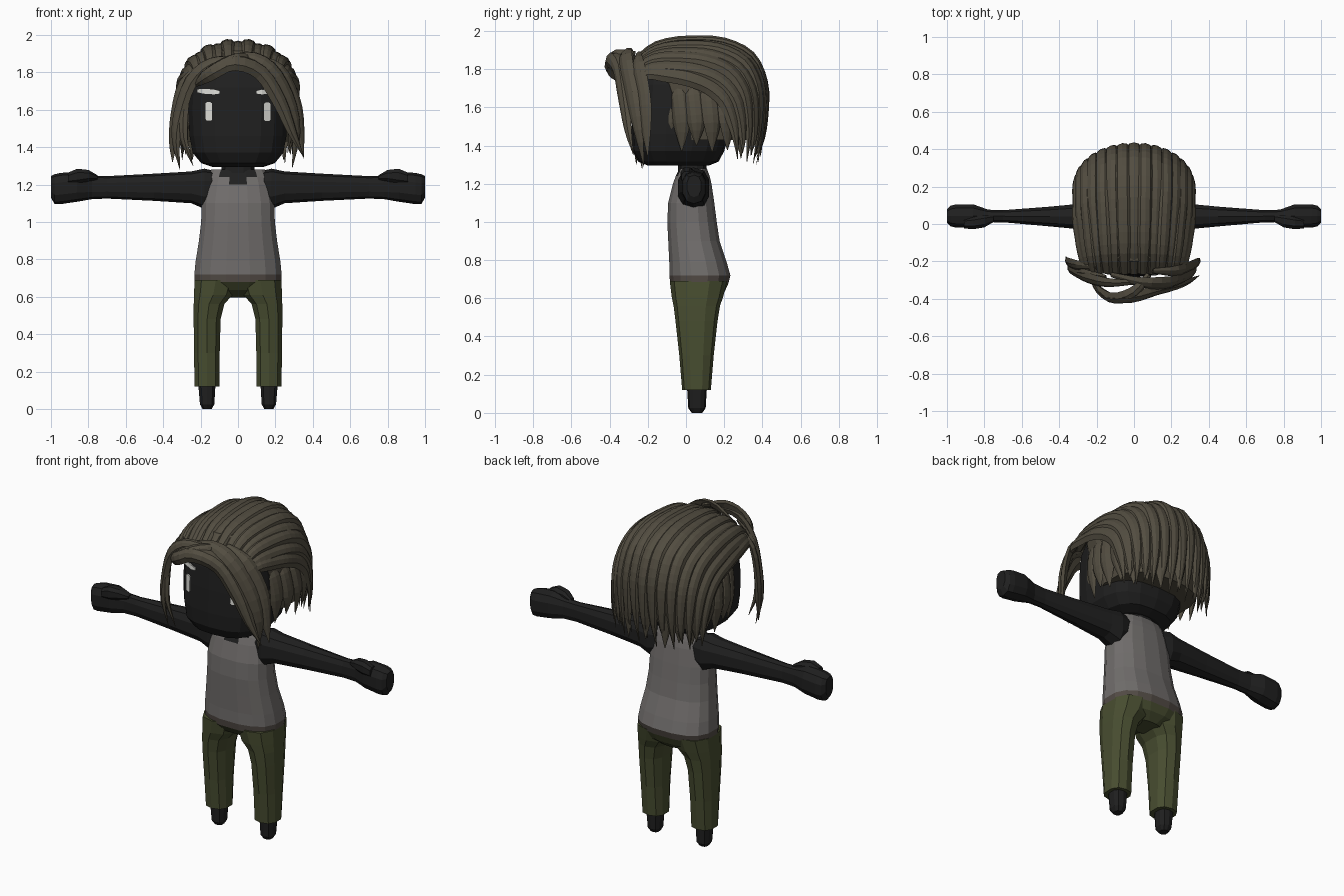
import bpy, bmesh, math
from mathutils import Vector
from mathutils.bvhtree import BVHTree

if "Cube" in bpy.data.objects:
    bpy.data.objects.remove(bpy.data.objects["Cube"])


def material(name, r, g, b):
    m = bpy.data.materials.new(name)
    m.diffuse_color = (r, g, b, 1)
    m.use_nodes = True
    m.node_tree.nodes["Principled BSDF"].inputs["Base Color"].default_value = m.diffuse_color
    return m


SKIN = material("dark skin", 0.014, 0.014, 0.014)
SHIRT = material("grey shirt", 0.165, 0.155, 0.15)
BELT = material("brown waistband", 0.085, 0.07, 0.06)
PANTS = material("olive trousers", 0.065, 0.075, 0.03)
HAIR = material("brown hair", 0.085, 0.074, 0.052)
WHITE = material("eye white", 0.72, 0.72, 0.68)


def oval(h, a0, a1, b0, b1, n=12, e=2.5, axis="z"):
    """Superellipse ring at height h, between the given limits on the two other axes."""
    pts = []
    for i in range(n):
        t = math.tau * (i + 0.5) / n
        c, s = math.cos(t), math.sin(t)
        a = (a0 + a1) / 2 + (a1 - a0) / 2 * math.copysign(abs(c) ** (2 / e), c)
        b = (b0 + b1) / 2 + (b1 - b0) / 2 * math.copysign(abs(s) ** (2 / e), s)
        pts.append(Vector((a, b, h)) if axis == "z" else Vector((h, a, b)))
    return pts


def loft(name, rings, mats, rule=None):
    bm = bmesh.new()
    rows = [[bm.verts.new(p) for p in r] for r in rings]
    n = len(rows[0])
    for r, q in zip(rows, rows[1:]):
        for i in range(n):
            bm.faces.new((r[i], r[(i + 1) % n], q[(i + 1) % n], q[i]))
    bm.faces.new(rows[0])
    bm.faces.new(rows[-1])
    bmesh.ops.recalc_face_normals(bm, faces=bm.faces)
    if rule:
        for f in bm.faces:
            f.material_index = rule(f.calc_center_median())
    me = bpy.data.meshes.new(name)
    bm.to_mesh(me)
    bm.free()
    for m in mats:
        me.materials.append(m)
    ob = bpy.data.objects.new(name, me)
    bpy.context.collection.objects.link(ob)
    return ob


# Torso: trouser seat, waistband, sleeveless top with neckline
def torso_rule(c):
    if c.z < 0.68:
        return 0
    if c.z < 0.72:
        return 1
    neck = c.y < 0 and (c.z > 1.2 and abs(c.x) < 0.055 or c.z > 1.24 and abs(c.x) < 0.115)
    return 3 if neck or c.z > 1.279 else 2


body = [(.595, .09, .03, .16), (.635, .19, -.05, .205), (.68, .235, -.085, .225), (.72, .237, -.09, .235),
        (.79, .23, -.09, .215), (.9, .212, -.095, .178), (1.0, .2, -.1, .163), (1.1, .197, -.095, .15),
        (1.2, .178, -.07, .135), (1.24, .165, -.055, .125), (1.28, .145, -.035, .11)]
loft("torso", [oval(z, -r, r, a, b, 16) for z, r, a, b in body], [PANTS, BELT, SHIRT, SKIN], torso_rule)
loft("neck", [oval(z, -.09, .09, -.045, .11) for z in (1.2, 1.36)], [SKIN])

# Legs, feet, arms, hands
leg = [(.12, .095, .235, -.02, .13), (.3, .095, .238, -.035, .145), (.48, .09, .24, -.055, .165),
       (.56, .07, .24, -.065, .178), (.61, .025, .24, -.075, .195), (.69, .0, .236, -.085, .215)]
foot = [(0, .14, .19, .03, .085), (.025, .125, .205, .012, .103), (.14, .118, .215, .005, .11)]
arm = [(.11, -.03, .11, 1.10, 1.27), (.18, -.045, .125, 1.07, 1.285), (.25, -.035, .115, 1.10, 1.27),
       (.45, -.015, .095, 1.113, 1.258), (.7, .008, .075, 1.125, 1.245), (.78, .008, .078, 1.122, 1.248),
       (.86, -.022, .108, 1.108, 1.268), (.95, -.022, .108, 1.095, 1.262), (.98, -.015, .10, 1.095, 1.255),
       (1.0, .005, .08, 1.13, 1.245)]
thumb = [(.75, .01, .05, 1.225, 1.25), (.8, -.02, .05, 1.215, 1.28), (.86, -.03, .04, 1.2, 1.287),
         (.91, -.025, .03, 1.2, 1.265)]
for s, side in ((1, "left"), (-1, "right")):
    def flip(rings):
        return [[Vector((p.x * s, p.y, p.z)) for p in r] for r in rings]
    loft(side + "_trouser_leg", flip([oval(*q, n=10) for q in leg]), [PANTS])
    loft(side + "_foot", flip([oval(*q, n=10) for q in foot]), [SKIN])
    loft(side + "_arm", flip([oval(*q, n=10, axis="x") for q in arm]), [SKIN])
    loft(side + "_thumb", flip([oval(*q, n=8, axis="x") for q in thumb]), [SKIN])

# Head
skull = [(1.295, .14, -.2, .12), (1.315, .2, -.25, .17), (1.37, .245, -.28, .2), (1.46, .262, -.285, .225),
         (1.6, .27, -.28, .24), (1.72, .262, -.272, .24), (1.8, .235, -.25, .22), (1.86, .16, -.19, .16)]
head = loft("head", [oval(z, -r, r, a, b, 18, 2.8) for z, r, a, b in skull], [SKIN])
tree = BVHTree.FromPolygons([v.co for v in head.data.vertices], [p.vertices[:] for p in head.data.polygons])


# Eyes and brows: thin plates laid on the face
def face_plate(name, x0, x1, z0, z1, tilt=0):
    rings = []
    for i in range(5):
        u = i / 4
        x = x0 + (x1 - x0) * u
        trim = 0.006 if i in (0, 4) else 0
        col = []
        for z in (z0 + trim, z1 - trim):
            z += tilt * (u - .5)
            y = tree.ray_cast(Vector((x, -1, z)), Vector((0, 1, 0)))[0].y
            col.append((x, y, z))
        (_, ya, za), (_, yb, zb) = col
        rings.append([Vector((x, ya - .008, za)), Vector((x, yb - .008, zb)),
                      Vector((x, yb, zb)), Vector((x, ya, za))])
    loft(name, rings, [WHITE])


for s, side in ((1, "left"), (-1, "right")):
    face_plate(side + "_eye", s * .138, s * .175, 1.54, 1.64)
    face_plate(side + "_brow", s * .1, s * .218, 1.684, 1.71, .008)


# Hair
def smooth_path(ctrl, sub=3):
    p = [Vector(c) for c in ctrl]
    p = [2 * p[0] - p[1]] + p + [2 * p[-1] - p[-2]]
    out = []
    for a, b, c, d in zip(p, p[1:], p[2:], p[3:]):
        for k in range(sub):
            t = k / sub
            out.append(.5 * (2 * b + (c - a) * t + (2 * a - 5 * b + 4 * c - d) * t * t
                             + (3 * b - a - 3 * c + d) * t ** 3))
    return out + [p[-2]]


def strand(name, ctrl, w, t, root=.6):
    """Tapered lock of hair with its ridge facing away from the head."""
    pts, rings = smooth_path(ctrl), []
    for i, p in enumerate(pts):
        u = i / (len(pts) - 1)
        tan = (pts[min(i + 1, len(pts) - 1)] - pts[max(i - 1, 0)]).normalized()
        out = p - Vector((0, .05, 1.6))
        out = (out - out.dot(tan) * tan).normalized()
        across = tan.cross(out)
        k = min(1, root + u * 2) * (1 if u < .6 else max(.04, 1 - ((u - .6) / .4) ** 1.6))
        rings.append([p + across * w * k * a + out * t * k * b
                      for a, b in ((-1, 0), (-.55, .8), (0, 1), (.55, .8), (1, 0), (0, -.5))])
    loft(name, rings, [HAIR])


cap = [(1.43, .27, -.1, .335), (1.6, .295, -.17, .385), (1.75, .297, -.22, .395), (1.85, .25, -.24, .35),
       (1.915, .18, -.2, .26), (1.945, .06, -.06, .15)]
loft("hair_cap", [oval(z, -r, r, a, b, 18) for z, r, a, b in cap], [HAIR])

# Swept-back upper locks, blending from a centre profile to a side profile
centre = [(-.26, 1.85), (-.15, 1.925), (.02, 1.95), (.2, 1.94), (.34, 1.87), (.4, 1.74), (.41, 1.6), (.4, 1.45), (.37, 1.3)]
sides = [(-.25, 1.76), (-.18, 1.78), (-.08, 1.77), (.02, 1.75), (.12, 1.71), (.2, 1.64), (.24, 1.54), (.26, 1.44), (.27, 1.33)]
for i in range(15):
    v = (i - 7) / 7
    k, x = v * v, .305 * math.sin(v * 1.35)
    low = .012 * (i % 2)
    path = []
    for j, (c, d) in enumerate(zip(centre, sides)):
        path.append((x * (.85 + .15 * min(1, j / 3)), c[0] + (d[0] - c[0]) * k,
                     c[1] + (d[1] - c[1]) * k - low + (.05 * (i % 2) if j == 8 else 0)))
    strand("upper_lock", path, .047, .03)

# Hanging lower locks around the sides and back
for i in range(19):
    a = math.radians(-62 + 304 * i / 18)
    c, s = math.cos(a), math.sin(a)
    c = math.copysign(abs(c) ** .7, c)
    y = .1 + .28 * s
    back = max(0, s)
    tip = 1.37 - .06 * back + .03 * (i % 2)
    strand("lower_lock", [(.27 * c, y - .01, 1.72), (.295 * c, y, 1.63), (.305 * c, y + .01, 1.52),
                          (.29 * c, y + .01, tip)], .05, .025)

# Front fringe: big sweep over the brow and locks framing the face
fringe = [
    ([(-.22, -.29, 1.75), (-.15, -.375, 1.80), (-.02, -.385, 1.85), (.12, -.345, 1.80), (.22, -.32, 1.65),
      (.29, -.3, 1.48), (.35, -.275, 1.35)], .048, .035),
    ([(-.12, -.27, 1.84), (.04, -.31, 1.88), (.17, -.31, 1.82), (.26, -.28, 1.67), (.31, -.25, 1.48), (.29, -.22, 1.29)], .05, .03),
    ([(.1, -.25, 1.88), (.22, -.25, 1.82), (.3, -.22, 1.66), (.33, -.21, 1.5), (.35, -.2, 1.34)], .045, .025),
    ([(0, -.31, 1.87), (-.14, -.31, 1.85), (-.25, -.28, 1.75), (-.31, -.25, 1.58), (-.33, -.24, 1.43), (-.31, -.23, 1.28)], .045, .03),
    ([(-.15, -.28, 1.85), (-.26, -.26, 1.76), (-.29, -.26, 1.6), (-.29, -.26, 1.45), (-.24, -.26, 1.3)], .035, .025),
    ([(-.2, -.23, 1.84), (-.29, -.22, 1.74), (-.33, -.21, 1.58), (-.345, -.2, 1.42), (-.35, -.2, 1.32)], .04, .025),
    ([(.08, -.27, 1.88), (0, -.36, 1.87), (-.1, -.39, 1.82), (-.18, -.35, 1.77), (-.24, -.28, 1.72)], .045, .035),
]
for path, w, t in fringe:
    strand("fringe_lock", path, w, t, .4)
